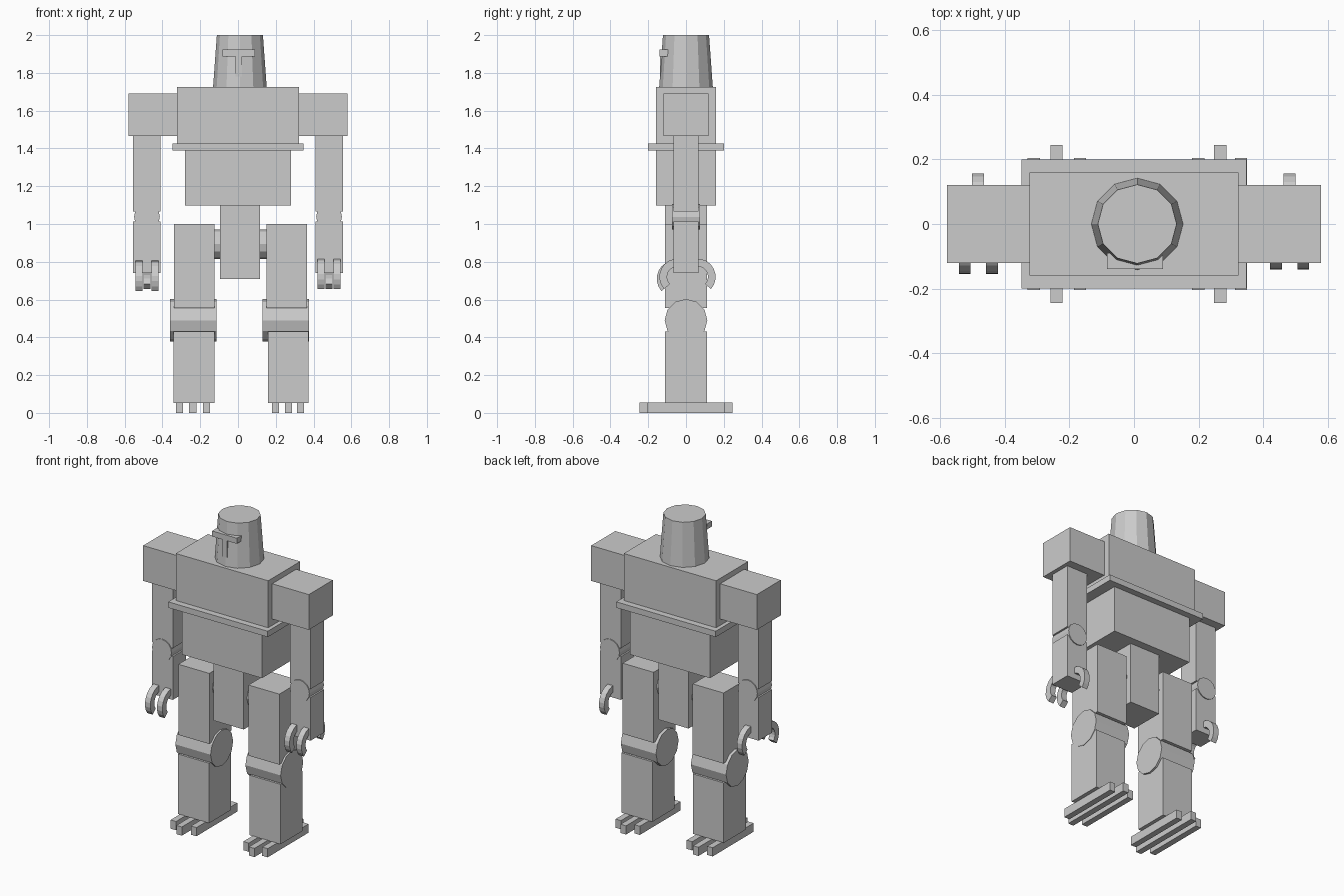
import bpy
import bmesh
from math import sin, cos, pi, radians
from mathutils import Matrix

if "Cube" in bpy.data.objects:
    bpy.data.objects.remove(bpy.data.objects["Cube"])


def finish(name, bm):
    bmesh.ops.recalc_face_normals(bm, faces=bm.faces)
    mesh = bpy.data.meshes.new(name)
    bm.to_mesh(mesh)
    bm.free()
    ob = bpy.data.objects.new(name, mesh)
    bpy.context.collection.objects.link(ob)
    return ob


def box(name, x, y, z):
    """Box from (min, max) ranges on each axis."""
    bm = bmesh.new()
    bmesh.ops.create_cube(bm, size=1)
    for v in bm.verts:
        for i, r in enumerate((x, y, z)):
            v.co[i] = r[0] if v.co[i] < 0 else r[1]
    return finish(name, bm)


def cylinder(name, centre, r1, r2, length, axis="Z", sides=12):
    bm = bmesh.new()
    rot = {"X": Matrix.Rotation(pi / 2, 4, "Y"),
           "Y": Matrix.Rotation(pi / 2, 4, "X"),
           "Z": Matrix.Identity(4)}[axis]
    bmesh.ops.create_cone(bm, cap_ends=True, segments=sides, radius1=r1, radius2=r2,
                          depth=length, matrix=Matrix.Translation(centre) @ rot)
    return finish(name, bm)


def claw(name, x, y, z, side, width=0.037, outer=0.097, inner=0.056, steps=8):
    """Curved finger: an arc strip in the YZ plane, side -1 front, +1 back."""
    bm = bmesh.new()
    rings = []
    for i in range(steps + 1):
        a = radians(95 - 137 * i / steps)
        rings.append([bm.verts.new((x + dx * width / 2, y + side * r * cos(a), z + r * sin(a)))
                      for dx, r in ((-1, inner), (1, inner), (1, outer), (-1, outer))])
    for a, b in zip(rings, rings[1:]):
        for j in range(4):
            k = (j + 1) % 4
            bm.faces.new((a[j], a[k], b[k], b[j]))
    bm.faces.new(rings[0])
    bm.faces.new(rings[-1])
    return finish(name, bm)


# Head with T-shaped face
cylinder("head", (0.01, 0, 1.862), 0.142, 0.122, 0.276)
box("brow", (-0.083, 0.09), (-0.14, -0.09), (1.888, 1.923))
box("nose", (-0.012, 0.02), (-0.138, -0.09), (1.78, 1.888))

# Torso
box("chest", (-0.323, 0.323), (-0.16, 0.16), (1.427, 1.724))
box("belt", (-0.348, 0.348), (-0.2, 0.2), (1.39, 1.427))
box("abdomen", (-0.28, 0.28), (-0.16, 0.16), (1.097, 1.39))
box("pelvis", (-0.095, 0.117), (-0.11, 0.11), (0.71, 1.097))
cylinder("hip_axle", (0.012, 0, 0.893), 0.078, 0.078, 0.34, "X")

# Arms
for side, s in (("left", -1), ("right", 1)):
    cx = 0.482 * s
    ax = (cx - 0.073, cx + 0.073)
    box(side + "_shoulder", sorted((0.323 * s, 0.579 * s)), (-0.12, 0.12), (1.467, 1.69))
    box(side + "_upper_arm", ax, (-0.067, 0.067), (1.066, 1.467))
    cylinder(side + "_elbow", (cx, 0, 1.038), 0.068, 0.068, 0.146, "Y", 16)
    box(side + "_forearm", ax, (-0.067, 0.067), (0.74, 1.013))
    fy, fz = (-0.058, 0.71) if s < 0 else (-0.044, 0.72)
    for i, d in enumerate((-0.042, 0.042)):
        claw(f"{side}_finger_{i + 1}", cx + d, fy, fz, -1)
    claw(side + "_thumb", cx - 0.001, 0.06, 0.72, 1)

# Legs
for side, cx, sx, toes in (("left", -0.232, -0.233, (-0.31, -0.24, -0.167)),
                           ("right", 0.258, 0.266, (0.199, 0.267, 0.331))):
    box(side + "_thigh", (cx - 0.108, cx + 0.108), (-0.11, 0.11), (0.554, 1.0))
    cylinder(side + "_knee", (cx - 0.004, 0, 0.49), 0.113, 0.113, 0.246, "X")
    box(side + "_shin", (sx - 0.108, sx + 0.108), (-0.11, 0.11), (0.053, 0.432))
    for i, (tx, reach) in enumerate(zip(toes, (0.204, 0.245, 0.204))):
        box(f"{side}_toe_{i + 1}", (tx - 0.019, tx + 0.019), (-reach, reach), (0, 0.055))
